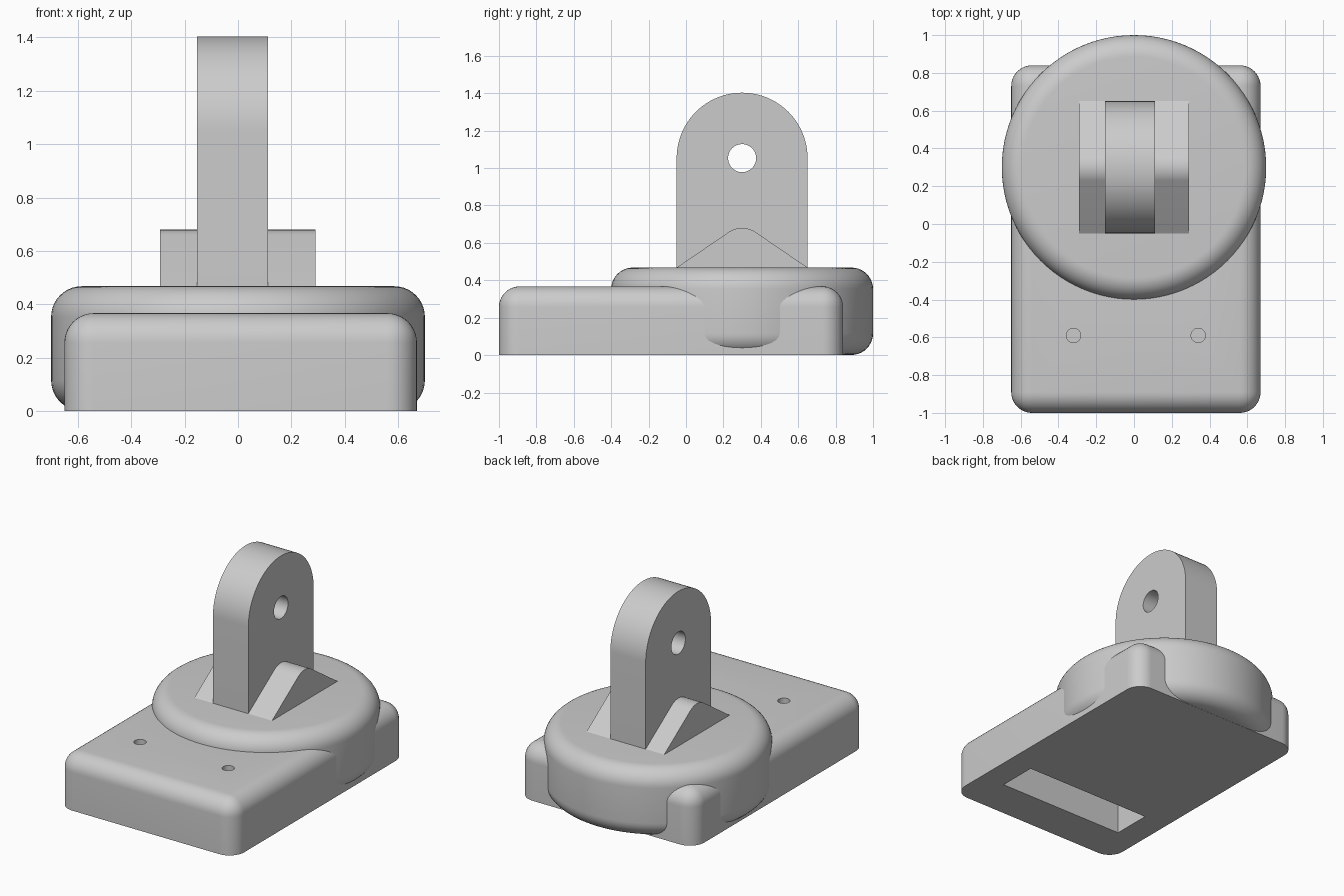
import bpy, bmesh, math
from mathutils import Matrix

if "Cube" in bpy.data.objects:
    bpy.data.objects.remove(bpy.data.objects["Cube"])

grey = bpy.data.materials.new("plain grey")
grey.diffuse_color = (0.6, 0.6, 0.6, 1)
grey.use_nodes = True
grey.node_tree.nodes["Principled BSDF"].inputs["Base Color"].default_value = grey.diffuse_color


def finish(name, bm):
    """Turn a bmesh into a named grey object."""
    bmesh.ops.recalc_face_normals(bm, faces=bm.faces)
    mesh = bpy.data.meshes.new(name)
    bm.to_mesh(mesh)
    bm.free()
    mesh.materials.append(grey)
    obj = bpy.data.objects.new(name, mesh)
    bpy.context.collection.objects.link(obj)
    return obj


def box_bm(x0, x1, y0, y1, z0, z1):
    bm = bmesh.new()
    bmesh.ops.create_cube(bm, size=1)
    for v in bm.verts:
        v.co = (x1 if v.co.x > 0 else x0, y1 if v.co.y > 0 else y0, z1 if v.co.z > 0 else z0)
    return bm


def cylinder(name, centre, radius, depth, axis="Z"):
    bm = bmesh.new()
    matrix = Matrix.Translation(centre)
    if axis == "X":
        matrix = matrix @ Matrix.Rotation(math.pi / 2, 4, "Y")
    bmesh.ops.create_cone(bm, cap_ends=True, segments=48, radius1=radius, radius2=radius,
                          depth=depth, matrix=matrix)
    return finish(name, bm)


def extrude_x(name, profile, x0, x1):
    """Extrude a closed (y, z) profile along x."""
    bm = bmesh.new()
    face = bm.faces.new([bm.verts.new((x0, y, z)) for y, z in profile])
    out = bmesh.ops.extrude_face_region(bm, geom=[face])
    for v in out["geom"]:
        if isinstance(v, bmesh.types.BMVert):
            v.co.x = x1
    return finish(name, bm)


def arc(cy, cz, r, a0, a1, n):
    angles = [math.radians(a0 + (a1 - a0) * i / n) for i in range(n + 1)]
    return [(cy + r * math.cos(a), cz + r * math.sin(a)) for a in angles]


def cut(obj, cutter):
    """Subtract the cutter and remove it."""
    mod = obj.modifiers.new("cut", "BOOLEAN")
    mod.operation, mod.solver, mod.object = "DIFFERENCE", "EXACT", cutter
    bpy.context.view_layer.objects.active = obj
    bpy.ops.object.modifier_apply(modifier=mod.name)
    bpy.data.objects.remove(cutter)


# Base block: rounded upright corners and top rim, sharp underside
bm = box_bm(-0.65, 0.67, -1, 0.84, 0, 0.367)
rounded = [e for e in bm.edges if any(v.co.z > 0.1 for v in e.verts)]
bmesh.ops.bevel(bm, geom=rounded, offset=0.11, segments=10, profile=0.5, affect="EDGES")
base = finish("base", bm)

# Underside pocket and the two small blind holes above it
cut(base, finish("pocket_cutter", box_bm(-0.47, 0.49, -0.72, -0.45, -0.1, 0.24)))
for x in (-0.32, 0.34):
    cut(base, cylinder("hole_cutter", (x, -0.59, 0.4), 0.038, 0.2))

# Round turntable with filleted rims, spun from a half profile
R, TOP, F, CY = 0.7, 0.468, 0.115, 0.3
profile = [(0, 0.001)] + arc(R - F, F + 0.001, F, -90, 0, 10)
profile += arc(R - F, TOP - F, F, 0, 90, 10) + [(0, TOP)]
bm = bmesh.new()
verts = [bm.verts.new((r, 0, z)) for r, z in profile]
edges = [bm.edges.new(pair) for pair in zip(verts, verts[1:])]
bmesh.ops.spin(bm, geom=verts + edges, cent=(0, 0, 0), axis=(0, 0, 1),
               angle=math.tau, steps=96, use_duplicate=False)
bmesh.ops.remove_doubles(bm, verts=bm.verts, dist=1e-5)
bmesh.ops.translate(bm, verts=bm.verts, vec=(0, CY, 0))
disc = finish("turntable", bm)

# Upright lug with round top and cross hole
lug = extrude_x("lug", [(-0.05, 0.44), (0.65, 0.44)] + arc(CY, 1.053, 0.35, 0, 180, 48),
                -0.153, 0.112)
cut(lug, cylinder("cross_hole_cutter", (0, CY, 1.053), 0.075, 1, "X"))

# Sloped ribs either side of the lug, with a rounded ridge
rib = [(-0.05, 0.44), (0.65, 0.44), (0.65, TOP)] + arc(CY, 0.553, 0.127, 56.6, 123.4, 12) + [(-0.05, TOP)]
left = extrude_x("left_rib", rib, -0.292, -0.153)
right = extrude_x("right_rib", rib, 0.112, 0.29)

# Smooth fillets, crisp edges
bpy.ops.object.select_all(action="DESELECT")
for obj in (base, disc, lug, left, right):
    obj.select_set(True)
bpy.context.view_layer.objects.active = base
bpy.ops.object.shade_smooth_by_angle(angle=math.radians(30))
